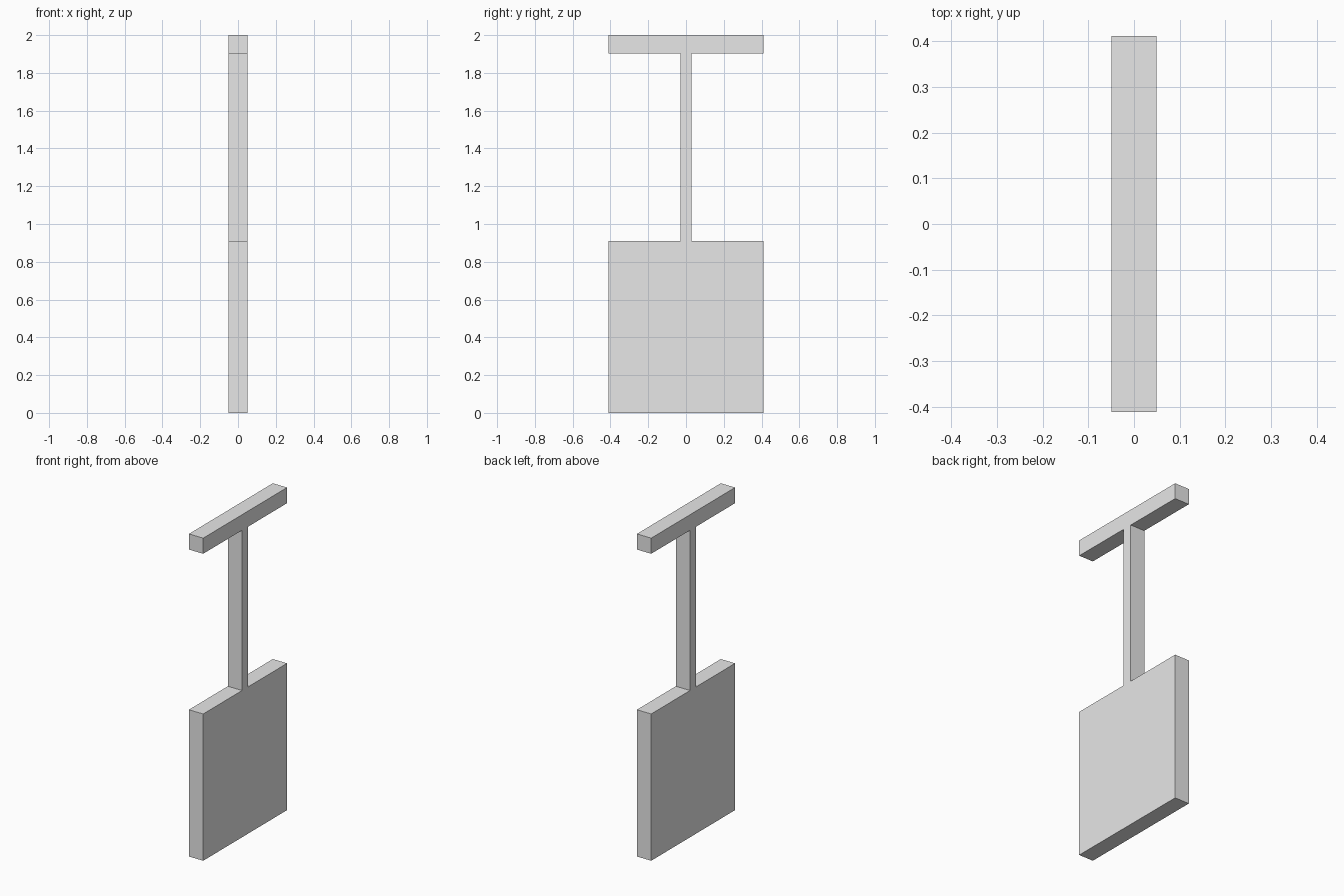
import bpy
import bmesh

cube = bpy.data.objects.get("Cube")
if cube:
    bpy.data.objects.remove(cube, do_unlink=True)

# Main dimensions
THICK = 0.098      # depth along x
HALF_W = 0.411     # half width of blade and grip
HALF_SHAFT = 0.03
BLADE_TOP = 0.91
GRIP_BOTTOM = 1.903
TOP = 2.0

# Plain grey material
grey = bpy.data.materials.new("plain_grey")
grey.use_nodes = True
colour = (0.8, 0.8, 0.8, 1.0)
grey.diffuse_color = colour
grey.node_tree.nodes["Principled BSDF"].inputs["Base Color"].default_value = colour

# Half outline (y, z): blade, shaft and grip, mirrored into one closed profile
half = [(HALF_W, 0), (HALF_W, BLADE_TOP), (HALF_SHAFT, BLADE_TOP),
        (HALF_SHAFT, GRIP_BOTTOM), (HALF_W, GRIP_BOTTOM), (HALF_W, TOP)]
profile = half + [(-y, z) for y, z in reversed(half)]

# Extrude the profile through the thickness
bm = bmesh.new()
face = bm.faces.new([bm.verts.new((-THICK / 2, y, z)) for y, z in profile])
result = bmesh.ops.extrude_face_region(bm, geom=[face])
moved = [g for g in result["geom"] if isinstance(g, bmesh.types.BMVert)]
bmesh.ops.translate(bm, verts=moved, vec=(THICK, 0, 0))
bmesh.ops.recalc_face_normals(bm, faces=bm.faces)

mesh = bpy.data.meshes.new("spade_body")
bm.to_mesh(mesh)
bm.free()
mesh.materials.append(grey)
body = bpy.data.objects.new("spade_body", mesh)
bpy.context.collection.objects.link(body)
